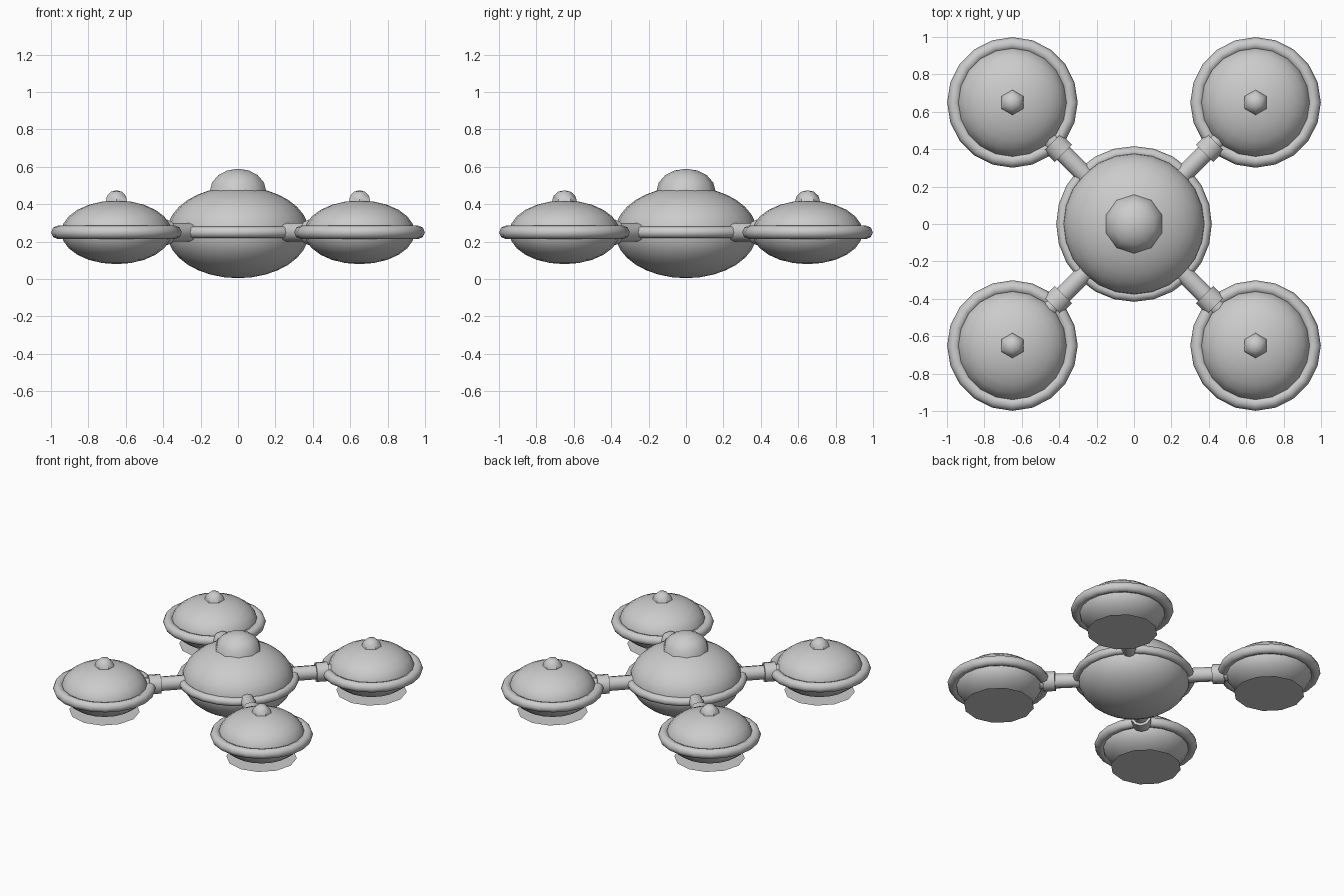
import bpy, bmesh, math
from mathutils import Matrix, Vector

if "Cube" in bpy.data.objects:
    bpy.data.objects.remove(bpy.data.objects["Cube"])


def finish(name, smooth=True):
    ob = bpy.context.object
    ob.name = name
    bpy.ops.object.transform_apply(location=False, rotation=True, scale=True)
    if smooth:
        bpy.ops.object.shade_smooth_by_angle(angle=math.radians(50))
    return ob


def ellipsoid(name, loc, r, rz, segs, rings):
    bpy.ops.mesh.primitive_uv_sphere_add(segments=segs, ring_count=rings, radius=1, location=loc)
    bpy.context.object.scale = (r, r, rz)
    return finish(name)


def cap(name, loc, r, rz, segs, rings):
    # upper half of an ellipsoid
    ob = ellipsoid(name, loc, r, rz, segs, rings)
    bm = bmesh.new()
    bm.from_mesh(ob.data)
    bmesh.ops.delete(bm, geom=[v for v in bm.verts if v.co.z < -0.001], context='VERTS')
    bm.to_mesh(ob.data)
    bm.free()
    return ob


def ring(name, loc, major, minor, segs):
    bpy.ops.mesh.primitive_torus_add(location=loc, major_radius=major, minor_radius=minor,
                                     major_segments=segs, minor_segments=8)
    return finish(name)


def rod(name, a, b, r, sides):
    a, b = Vector(a), Vector(b)
    d = b - a
    bpy.ops.mesh.primitive_cylinder_add(vertices=sides, radius=r, depth=d.length, location=(a + b) / 2,
                                        rotation=d.to_track_quat('Z', 'Y').to_euler())
    return finish(name)


Z = 0.25

# central hub
ellipsoid("hub_body", (0, 0, Z), 0.38, 0.245, 24, 16)
ring("hub_ring", (0, 0, Z), 0.385, 0.031, 24)
cap("hub_dome", (0, 0, 0.47), 0.158, 0.12, 10, 8)

# four pods on diagonal arms
for sx, sy, tag in ((1, -1, "front_right"), (-1, -1, "front_left"), (1, 1, "back_right"), (-1, 1, "back_left")):
    x, y = 0.65 * sx, 0.65 * sy
    ellipsoid("pod_body_" + tag, (x, y, Z), 0.295, 0.17, 20, 12)
    ring("pod_ring_" + tag, (x, y, Z), 0.313, 0.036, 20)
    cap("pod_knob_" + tag, (x, y, 0.415), 0.067, 0.06, 6, 6)
    # thin disc under the pod
    bpy.ops.mesh.primitive_circle_add(vertices=12, radius=0.24, fill_type='NGON', location=(x, y, 0.08))
    finish("pod_disc_" + tag, smooth=False)
    # arm and its collar
    rod("arm_" + tag, (0.22 * sx, 0.22 * sy, Z), (0.47 * sx, 0.47 * sy, Z), 0.05, 10)
    rod("arm_collar_" + tag, (0.378 * sx, 0.378 * sy, Z), (0.436 * sx, 0.436 * sy, Z), 0.068, 10)
